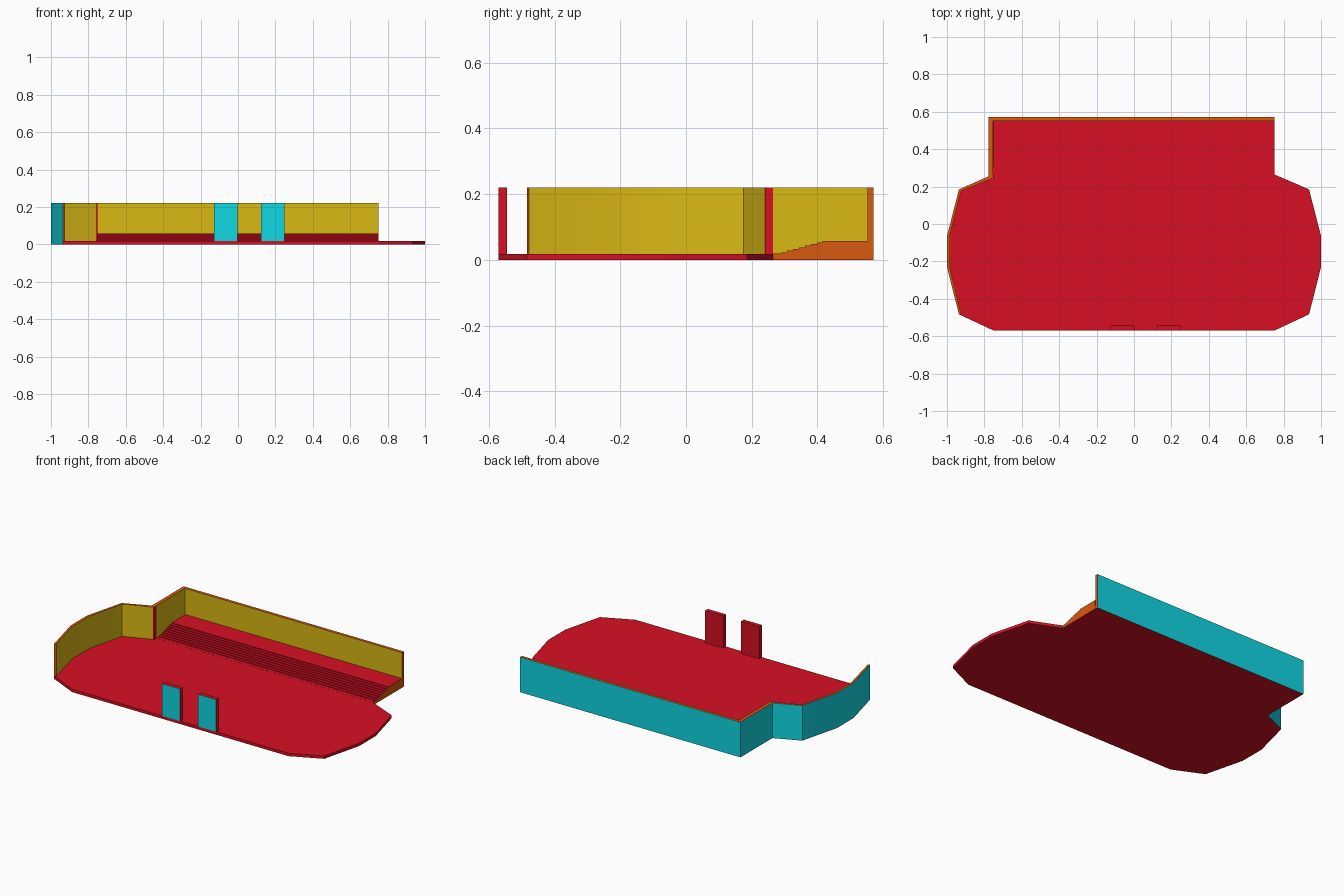
import bpy
import bmesh
import math

cube = bpy.data.objects.get("Cube")
if cube:
    bpy.data.objects.remove(cube, do_unlink=True)


def material(name, rgb):
    m = bpy.data.materials.new(name)
    m.use_nodes = True
    m.diffuse_color = (*rgb, 1)
    m.node_tree.nodes["Principled BSDF"].inputs["Base Color"].default_value = (*rgb, 1)
    return m


red = material("red", (0.68, 0.005, 0.017))
cyan = material("cyan", (0.005, 0.68, 0.76))
yellow = material("yellow", (0.7, 0.48, 0.007))
orange = material("orange", (0.7, 0.1, 0.005))


def finish(name, bm, mats, rule=None):
    bmesh.ops.recalc_face_normals(bm, faces=bm.faces[:])
    bm.normal_update()
    if rule:
        for f in bm.faces:
            f.material_index = rule(f)
    mesh = bpy.data.meshes.new(name)
    bm.to_mesh(mesh)
    bm.free()
    for m in mats:
        mesh.materials.append(m)
    ob = bpy.data.objects.new(name, mesh)
    bpy.context.collection.objects.link(ob)
    return ob


def prism(name, outline, vec, mats, rule=None):
    """Extrude a flat outline along a vector into a solid."""
    bm = bmesh.new()
    face = bm.faces.new([bm.verts.new(p) for p in outline])
    geo = bmesh.ops.extrude_face_region(bm, geom=[face], use_keep_orig=True)["geom"]
    bmesh.ops.translate(bm, vec=vec, verts=[g for g in geo if isinstance(g, bmesh.types.BMVert)])
    return finish(name, bm, mats, rule)


def box(name, x0, x1, y0, y1, z0, z1, mats, rule=None):
    outline = [(x0, y0, z0), (x1, y0, z0), (x1, y1, z0), (x0, y1, z0)]
    return prism(name, outline, (0, 0, z1 - z0), mats, rule)


FLOOR, TOP, BACK, HALF = 0.018, 0.22, 0.552, 0.75

# Perimeter wall paths, from the front of the right wing round to the back
outer = [(-0.936, -0.483), (-1, -0.23), (-1, -0.065), (-0.936, 0.185),
         (-0.777, 0.255), (-0.777, 0.571), (HALF, 0.571)]
inner = [(-0.925, -0.478), (-0.985, -0.23), (-0.985, -0.065), (-0.925, 0.175),
         (-0.754, 0.245), (-0.754, BACK), (HALF, BACK)]

# Floor slab with a wing on each side
wing = [(HALF, 0.265), (0.936, 0.185), (1, -0.065), (1, -0.23),
        (0.936, -0.483), (HALF, -0.57)]
plan = [(HALF, BACK)] + wing + [(-HALF, -0.57), outer[0]] + inner[:-1]
prism("floor", [(x, y, 0) for x, y in plan], (0, 0, FLOOR), [red])

# Shallow steps rising to the rear platform, with orange ends
steps, y0, depth, rise = 8, 0.29, 0.018, 0.005
profile = [(0.265, 0.0005), (0.265, FLOOR + 0.0005), (y0, FLOOR + 0.0005)]
for i in range(steps):
    y = y0 + i * depth
    z = FLOOR + (i + 1) * rise
    profile += [(y, z), (y + depth, z)]
profile += [(BACK - 0.0005, z), (BACK - 0.0005, 0.0005)]
prism("rear_platform", [(-HALF, y, z) for y, z in profile], (2 * HALF + 0.0008, 0, 0),
      [red, orange], lambda f: int(abs(f.normal.x) > 0.9))

# Wall: cyan outside, yellow inside, orange rim and ends
bm = bmesh.new()
rings = []
for (ox, oy), (ix, iy) in zip(outer, inner):
    rings.append([bm.verts.new(p) for p in
                  ((ox, oy, 0), (ox, oy, TOP), (ix, iy, TOP), (ix, iy, 0))])
for a, b in zip(rings, rings[1:]):
    for k in range(4):
        n = (k + 1) % 4
        face = bm.faces.new((a[k], b[k], b[n], a[n]))
        face.material_index = k
for end in (rings[0], rings[-1]):
    bm.faces.new(end).material_index = 1
wall = finish("perimeter_wall", bm, [cyan, orange, yellow, red])
bpy.ops.object.select_all(action="DESELECT")
wall.select_set(True)
bpy.context.view_layer.objects.active = wall
bpy.ops.object.shade_smooth_by_angle(angle=math.radians(25))

# Red strip on the inside corner of the wall
box("corner_strip", -0.758, -0.75, 0.24, 0.265, FLOOR, TOP - 0.001, [red])

# Two front panels, cyan on the front
for name, x in (("front_panel_right", -0.128), ("front_panel_left", 0.122)):
    box(name, x, x + 0.126, -0.57, -0.544, FLOOR, TOP, [red, cyan],
        lambda f: int(f.normal.y < -0.9))
